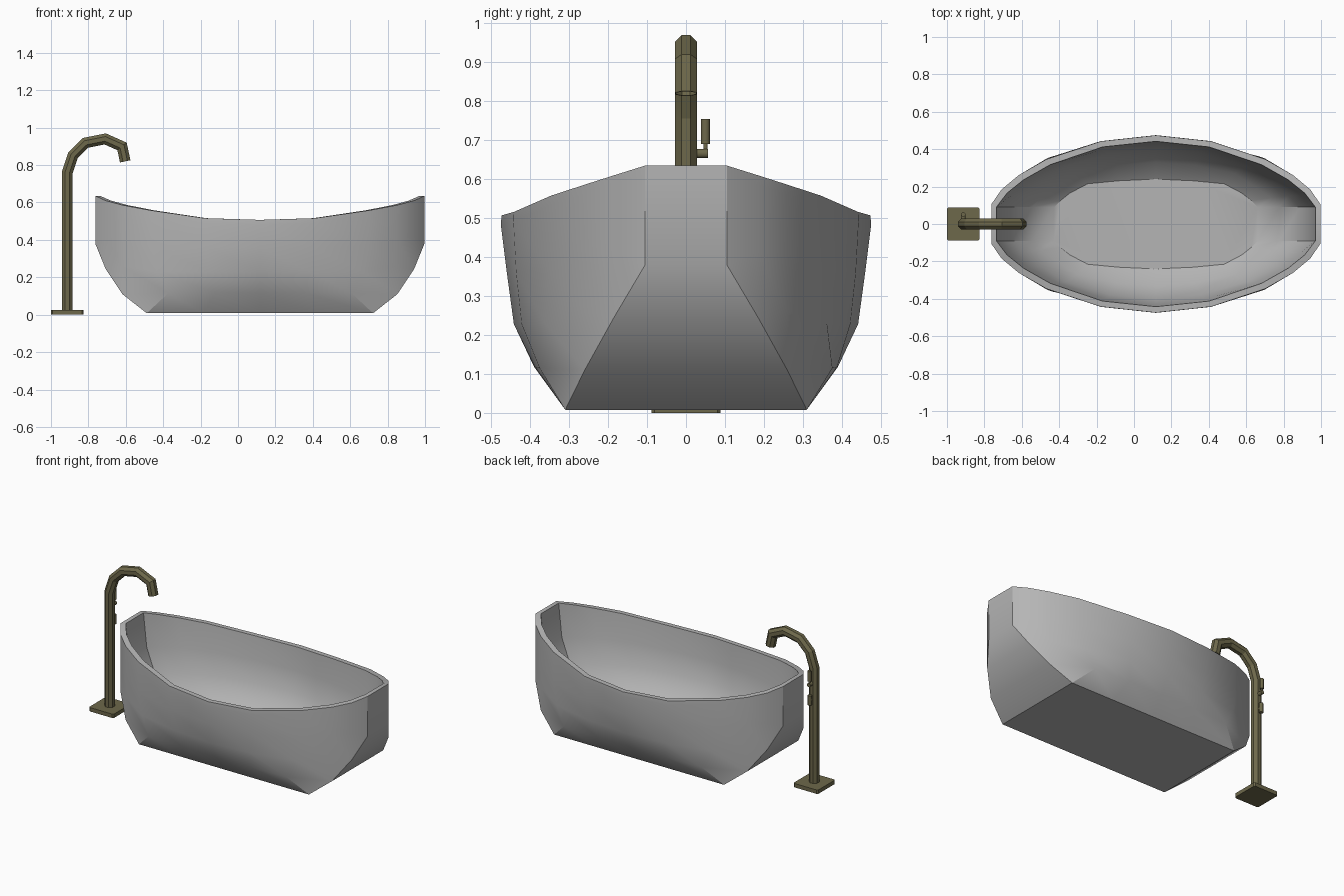
import bpy, bmesh, math
from mathutils import Vector, Matrix

if "Cube" in bpy.data.objects:
    bpy.data.objects.remove(bpy.data.objects["Cube"])


def material(name, color):
    m = bpy.data.materials.new(name)
    m.diffuse_color = (*color, 1)
    m.use_nodes = True
    m.node_tree.nodes["Principled BSDF"].inputs["Base Color"].default_value = m.diffuse_color
    return m


def finish(name, bm, mat, angle=30):
    bmesh.ops.recalc_face_normals(bm, faces=bm.faces)
    me = bpy.data.meshes.new(name)
    bm.to_mesh(me)
    bm.free()
    ob = bpy.data.objects.new(name, me)
    bpy.context.collection.objects.link(ob)
    me.materials.append(mat)
    bpy.ops.object.select_all(action='DESELECT')
    ob.select_set(True)
    bpy.context.view_layer.objects.active = ob
    if angle:
        bpy.ops.object.shade_smooth_by_angle(angle=math.radians(angle))
    return ob


def bridge(bm, rings):
    for a, b in zip(rings, rings[1:]):
        n = len(a)
        for i in range(n):
            bm.faces.new((a[i], a[(i + 1) % n], b[(i + 1) % n], b[i]))


stone = material("stone_grey", (0.46, 0.46, 0.46))
bronze = material("bronze", (0.155, 0.14, 0.07))

# Bathtub: quarter columns from side middle (0) to end (5), mirrored twice
CX = 0.117
RIM = [(0, .474, .507), (.295, .442, .516), (.585, .346, .558),
       (.735, .26, .586), (.825, .185, .61), (.88, .105, .635)]
# crease where the sloping end panel cuts the side wall
CREASE = [(.605, .31, .008), (.735, .26, .11), (.825, .185, .245), (.88, .105, .38)]
# outer wall, columns 0-2; columns 3-5 climb the crease and then rise straight up
SIDE = [[(0, .31, .008), (.3, .31, .008), CREASE[0]],
        [(0, .39, .118), (.24, .388, .118), (.49, .376, .115)],
        [(0, .442, .228), (.27, .422, .228), (.55, .362, .23)],
        [(0, .46, .36), (.285, .436, .36), (.58, .352, .37)],
        [(0, .475, .48), (.295, .443, .49), (.585, .347, .535)]]


def outer_row(r):
    row = list(SIDE[r])
    for k in (1, 2, 3):
        if r <= k:
            row.append(CREASE[r])
        else:
            x, y, top = RIM[k + 2]
            low = CREASE[k][2]
            row.append((x, y, low + (top - .025 - low) * (r - k) / (4 - k)))
    return row


# inner wall: plan points with height at the side middle and at the end
INNER = [([(0, .442), (.285, .412), (.565, .317), (.708, .236), (.796, .165), (.853, .09)], .507, .635),
         ([(0, .432), (.265, .402), (.53, .315), (.68, .232), (.77, .155), (.83, .09)], .36, .42),
         ([(0, .405), (.24, .38), (.48, .31), (.62, .225), (.71, .15), (.77, .09)], .23, .26),
         ([(0, .33), (.21, .315), (.42, .27), (.54, .195), (.615, .14), (.66, .09)], .12, .14),
         ([(0, .24), (.2, .231), (.365, .215), (.46, .165), (.51, .125), (.545, .09)], .06, .075)]


def inner_row(pts, z0, z1):
    return [(x, y, RIM[j][2] if z1 > .6 else z0 + (z1 - z0) * (x / pts[-1][0]) ** 2)
            for j, (x, y) in enumerate(pts)]


N = 6
ORDER = ([(j, 1, 1) for j in range(N)] + [(j, 1, -1) for j in range(N - 1, -1, -1)]
         + [(j, -1, -1) for j in range(1, N)] + [(j, -1, 1) for j in range(N - 1, 0, -1)])
bm = bmesh.new()
rows = [outer_row(r) for r in range(5)] + [RIM] + [inner_row(*i) for i in INNER]
rings = [[bm.verts.new((CX + sx * q[j][0], sy * q[j][1], q[j][2])) for j, sx, sy in ORDER]
         for q in rows]
bridge(bm, rings)
bm.faces.new(rings[0])
floor = rings[-1]
bm.faces.new(floor[:2 * N])
bm.faces.new(floor[2 * N - 1:] + floor[:1])
bmesh.ops.remove_doubles(bm, verts=bm.verts, dist=.0005)
finish("bathtub", bm, stone, 30)

# Tap base plate
TX = -0.913
bm = bmesh.new()
bmesh.ops.create_cube(bm, size=1, matrix=Matrix.Translation((TX, 0, .0125))
                      @ Matrix.Diagonal((.175, .178, .025, 1)))
bmesh.ops.bevel(bm, geom=[e for e in bm.edges if abs(e.verts[0].co.z - e.verts[1].co.z) > .01],
                offset=.008, segments=1, affect='EDGES')
finish("tap_base", bm, bronze, 0)

# Tap pipe: octagon swept along the gooseneck with mitred joints, hollow at the spout
PATH = [Vector((x, 0, z)) for x, z in
        [(TX, .02), (TX, .76), (-.882, .853), (-.815, .919), (-.71, .94), (-.62, .9), (-.603, .82)]]
R = .0285 / math.cos(math.pi / 8)


def pipe_ring(bm, i, radius, shift=0):
    d1 = (PATH[i] - PATH[i - 1]).normalized() if i else (PATH[1] - PATH[0]).normalized()
    d2 = (PATH[i + 1] - PATH[i]).normalized() if i + 1 < len(PATH) else d1
    t = (d1 + d2).normalized()
    side = Vector((t.z, 0, -t.x)) / t.dot(d1)
    out = []
    for k in range(8):
        a = math.pi / 8 + k * math.pi / 4
        out.append(bm.verts.new(PATH[i] + t * shift + side * radius * math.cos(a)
                                + Vector((0, radius * math.sin(a), 0))))
    return out


bm = bmesh.new()
last = len(PATH) - 1
rings = [pipe_ring(bm, i, R) for i in range(len(PATH))]
rings += [pipe_ring(bm, last, R * .88), pipe_ring(bm, last, R * .88, -.05)]
bridge(bm, rings)
bm.faces.new(rings[0])
bm.faces.new(rings[-1])
finish("tap_pipe", bm, bronze, 15)


# Tap controls: upper lever on a peg, and a matching lower valve
def rod(name, p, q, r):
    p, q = Vector(p), Vector(q)
    d = q - p
    bm = bmesh.new()
    bmesh.ops.create_cone(bm, cap_ends=True, segments=8, radius1=r, radius2=r, depth=d.length,
                          matrix=Matrix.Translation((p + q) / 2)
                          @ d.to_track_quat('Z', 'Y').to_matrix().to_4x4()
                          @ Matrix.Rotation(math.pi / 8, 4, 'Z'))
    finish(name, bm, bronze, 50)


rod("handle_peg", (TX, .02, .666), (TX, .057, .666), .013)
rod("handle_neck", (TX, .05, .665), (TX, .05, .695), .006)
rod("handle_lever", (TX, .05, .69), (TX, .05, .755), .012)
rod("valve_body", (TX, .045, .535), (TX, .045, .597), .0125)
rod("valve_peg", (TX, .02, .566), (TX, .045, .566), .011)
